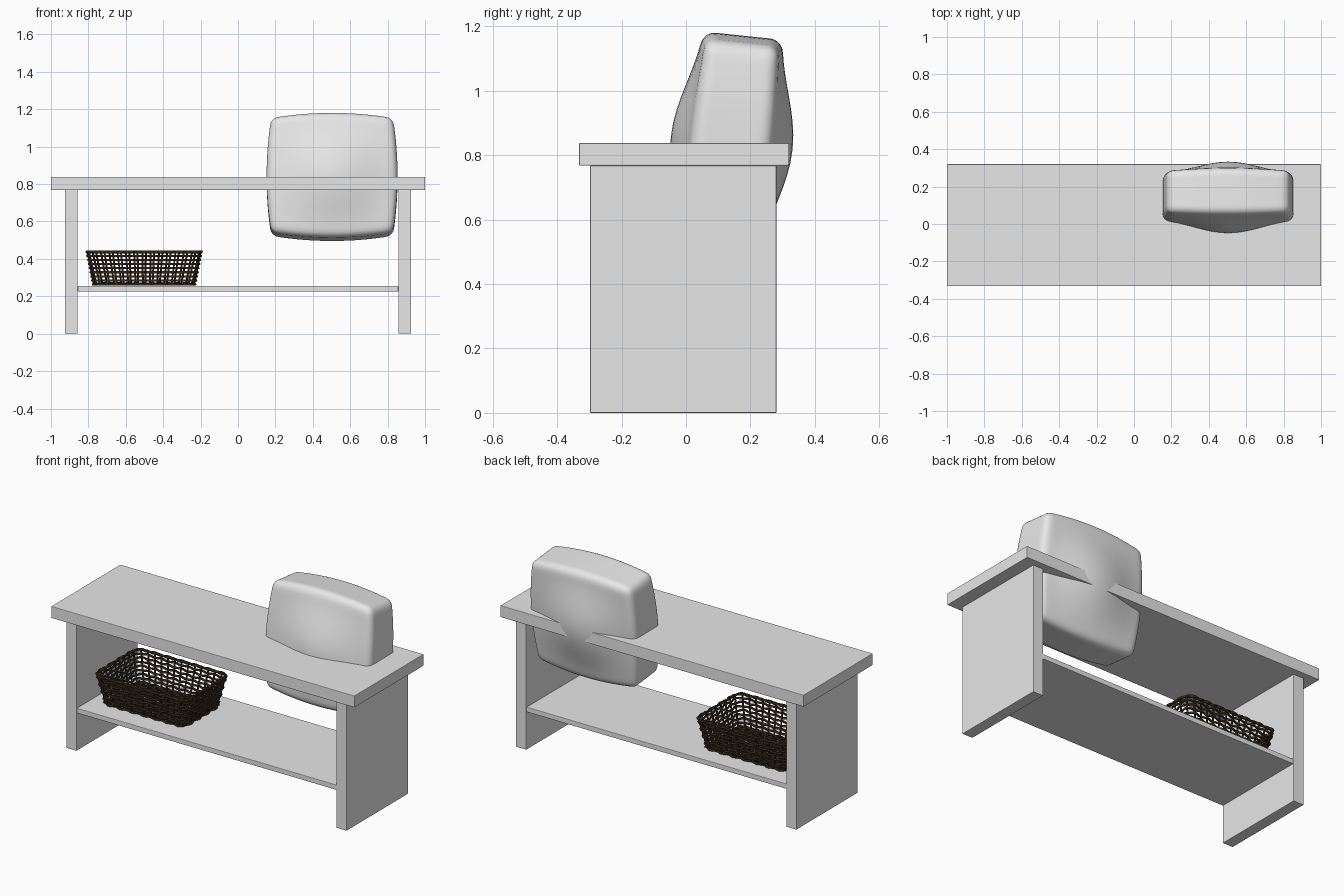
import bpy, bmesh, math
from mathutils import Matrix, Vector

if "Cube" in bpy.data.objects:
    bpy.data.objects.remove(bpy.data.objects["Cube"], do_unlink=True)


def material(name, rgb):
    m = bpy.data.materials.new(name)
    m.use_nodes = True
    m.diffuse_color = (*rgb, 1)
    m.node_tree.nodes["Principled BSDF"].inputs["Base Color"].default_value = (*rgb, 1)
    return m


GREY = material("light grey", (0.8, 0.8, 0.8))
WICKER = material("dark brown wicker", (0.036, 0.023, 0.013))


def add_object(name, mesh, mat):
    mesh.materials.clear()
    mesh.materials.append(mat)
    ob = bpy.data.objects.new(name, mesh)
    bpy.context.collection.objects.link(ob)
    return ob


def smooth(ob, angle):
    bpy.ops.object.select_all(action='DESELECT')
    ob.select_set(True)
    bpy.context.view_layer.objects.active = ob
    bpy.ops.object.shade_smooth_by_angle(angle=math.radians(angle))


def board(name, low, high):
    """A plain board with very slightly eased edges."""
    low, high = Vector(low), Vector(high)
    bm = bmesh.new()
    bmesh.ops.create_cube(bm, size=1)
    bmesh.ops.scale(bm, vec=high - low, verts=bm.verts)
    bmesh.ops.translate(bm, vec=(low + high) / 2, verts=bm.verts)
    mesh = bpy.data.meshes.new(name)
    bm.to_mesh(mesh)
    bm.free()
    ob = add_object(name, mesh, GREY)
    bevel = ob.modifiers.new("eased edges", 'BEVEL')
    bevel.width = 0.003
    bevel.segments = 2


# Bench
board("bench_top", (-1, -0.332, 0.768), (1, 0.32, 0.838))
board("left_side_panel", (0.857, -0.298, 0), (0.925, 0.281, 0.768))
board("right_side_panel", (-0.925, -0.298, 0), (-0.857, 0.281, 0.768))
board("shelf", (-0.857, -0.296, 0.225), (0.857, 0.279, 0.255))


# Cushion: a rounded box, puffed in the middle and leaning back
def make_cushion():
    half = Vector((0.35, 0.125, 0.335))
    radius = 0.04
    bm = bmesh.new()
    bmesh.ops.create_cube(bm, size=2)
    bmesh.ops.subdivide_edges(bm, edges=bm.edges[:], cuts=23, use_grid_fill=True)
    for v in bm.verts:
        # crowd the grid towards the edges, then round them
        p = Vector([h * math.sin(c * math.pi / 2) for h, c in zip(half, v.co)])
        core = Vector([max(radius - h, min(h - radius, c)) for h, c in zip(half, p)])
        p = core + (p - core).normalized() * radius if (p - core).length > 0 else p
        u, w = p.x / half.x, p.z / half.z
        cu, cw = math.cos(u * math.pi / 2), math.cos(w * math.pi / 2)
        puff = 0.9 + 0.1 * (cu + cw) + 0.42 * (cu * cw) ** 2
        v.co = (p.x * (1 - 0.07 * w * w), p.y * puff, p.z * (1 - 0.08 * u * u))
    bm.transform(Matrix.Translation((0.503, 0.142, 0.838)) @ Matrix.Rotation(math.radians(-6), 4, 'X'))
    mesh = bpy.data.meshes.new("cushion")
    bm.to_mesh(mesh)
    bm.free()
    smooth(add_object("cushion", mesh, GREY), 60)


make_cushion()

# Wicker basket
CENTRE = Vector((-0.502, -0.005, 0))
BASE, RIM = 0.263, 0.438
STAKES = 44


def outline(s, t):
    """Point and outward normal at fraction s round the rounded wall, t from base to rim."""
    hx, hy, r = 0.268 + 0.034 * t, 0.172 + 0.034 * t, 0.045
    a, b, arc = 2 * (hx - r), 2 * (hy - r), r * math.pi / 2
    d = (s % 1) * 2 * (a + b + 2 * arc)
    corners = ((1, -1), (1, 1), (-1, 1), (-1, -1))
    for i, (sx, sy) in enumerate(corners):
        side = a if i % 2 == 0 else b
        turn = (i - 1) * math.pi / 2
        c = Vector((sx * (hx - r), sy * (hy - r), 0))
        if d <= side:
            n = Vector((math.cos(turn), math.sin(turn), 0))
            along = Vector((-n.y, n.x, 0))
            p = c + n * r - along * (side - d)
            break
        d -= side
        if d <= arc or i == 3:
            turn += d / r
            n = Vector((math.cos(turn), math.sin(turn), 0))
            p = c + n * r
            break
        d -= arc
    return p + CENTRE + Vector((0, 0, BASE + (RIM - BASE) * t)), n


def weave(name, strands, radius, closed):
    """Turn lists of points into one mesh of round canes."""
    curve = bpy.data.curves.new(name, 'CURVE')
    curve.dimensions = '3D'
    curve.bevel_depth = radius
    curve.bevel_resolution = 1
    curve.use_fill_caps = True
    for points in strands:
        spline = curve.splines.new('POLY')
        spline.points.add(len(points) - 1)
        for sp, p in zip(spline.points, points):
            sp.co = (*p, 1)
        spline.use_cyclic_u = closed
    temp = bpy.data.objects.new(name + "_path", curve)
    mesh = bpy.data.meshes.new_from_object(temp)
    bpy.data.objects.remove(temp)
    mesh.name = name
    smooth(add_object(name, mesh, WICKER), 60)


# Wall canes pass in front of and behind the stakes in turn
rows = []
for row in range(9):
    ring = []
    for k in range(STAKES * 4):
        p, n = outline(k / (STAKES * 4), row / 8)
        ring.append(p + n * 0.006 * math.cos(math.pi * (k / 4 + row)))
    rows.append(ring)
weave("basket_wall_canes", rows, 0.0065, True)
weave("basket_stakes", [[outline(k / STAKES, t)[0] for t in (0, 0.5, 1)]
                        for k in range(STAKES)], 0.0055, False)

# Two canes twisted together along the rim
rim = []
for phase in (0, math.pi):
    ring = []
    for k in range(STAKES * 4):
        p, n = outline(k / (STAKES * 4), 0.99)
        a = math.pi * k / 4 + phase
        ring.append(p + n * 0.005 * math.cos(a) + Vector((0, 0, 0.003 * math.sin(a))))
    rim.append(ring)
weave("basket_rim", rim, 0.006, True)

# Woven floor
floor_canes = []
for i in range(-7, 8):
    floor_canes.append([CENTRE + Vector((j * 0.0109, i * 0.0225,
                        BASE + 0.004 + 0.004 * math.cos(math.pi * (j / 4 + i))))
                        for j in range(-24, 25)])
for i in range(-6, 7):
    floor_canes.append([CENTRE + Vector((i * 0.0436, y, BASE + 0.004)) for y in (-0.168, 0.168)])
weave("basket_floor", floor_canes, 0.006, False)
